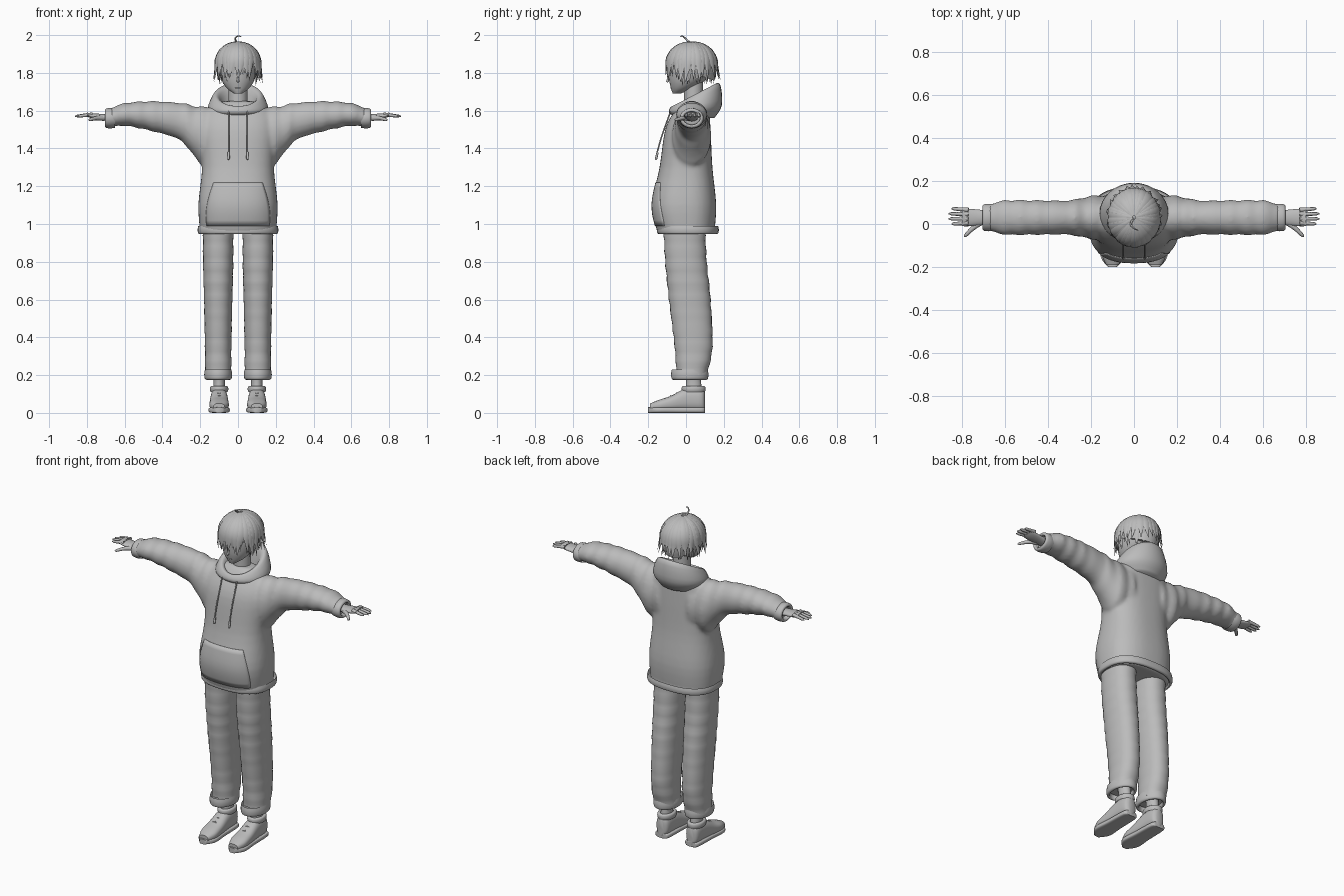
import bpy, bmesh, random
from math import sin, cos, pi, radians
from mathutils import Vector

random.seed(4)
if "Cube" in bpy.data.objects:
    bpy.data.objects.remove(bpy.data.objects["Cube"])

colour = (.5, .5, .5, 1)
grey = bpy.data.materials.new("plain grey")
grey.use_nodes = True
grey.diffuse_color = colour
grey.node_tree.nodes["Principled BSDF"].inputs["Base Color"].default_value = colour
made = []


def spline(keys, steps):
    """Smooth curve through the key tuples."""
    keys = [Vector(k) for k in keys]
    padded = keys[:1] + keys + keys[-1:]
    out = []
    for a, b, c, d in zip(padded, padded[1:], padded[2:], padded[3:]):
        for i in range(steps):
            t = i / steps
            out.append(b + ((c - a) * t + (2 * a - 5 * b + 4 * c - d) * t ** 2 + (3 * (b - c) + d - a) * t ** 3) / 2)
    return out + keys[-1:]


def skin(bm, rings, caps=(True, True)):
    rows = [[bm.verts.new(point) for point in ring] for ring in rings]
    for row, following in zip(rows, rows[1:]):
        for i in range(len(row)):
            bm.faces.new((row[i - 1], row[i], following[i], following[i - 1]))
    for row, cap in zip((rows[0], rows[-1]), caps):
        if cap:
            bm.faces.new(row)


def loft(bm, keys, axis="z", at=0, power=1, sides=32, steps=4, caps=(True, True), side=1, ripple=0):
    """Each key is position along the axis, centre, two radii and an optional tilt."""
    rings = []
    for pos, mid, ru, rv, *tilt in spline(keys, steps):
        fold = 1 + ripple * sin(pos * 75)
        ring = []
        for i in range(sides):
            angle = 2 * pi * i / sides
            c, s = cos(angle), sin(angle)
            u = at + fold * ru * c * max(abs(c), 1e-6) ** (power - 1)
            v = mid + fold * rv * s * max(abs(s), 1e-6) ** (power - 1)
            w = pos + s * sum(tilt)
            x, y, z = {"x": (w, u, v), "y": (u, w, v), "z": (u, v, w)}[axis]
            ring.append((x * side, y, z))
        rings.append(ring)
    skin(bm, rings, caps)


def sweep(bm, points, widths, thickness, normals, sides=6):
    rings = []
    for i, (point, width, normal) in enumerate(zip(points, widths, normals)):
        along = points[min(i + 1, len(points) - 1)] - points[max(i - 1, 0)]
        across = along.cross(normal).normalized()
        up = across.cross(along).normalized() * thickness
        angles = [2 * pi * k / sides for k in range(sides)]
        rings.append([point + width * (across * cos(a) + up * sin(a)) for a in angles])
    skin(bm, rings)


def tube(bm, keys, start, end):
    points = spline(keys, 5)
    last = len(points) - 1
    widths = [start + (end - start) * i / last for i in range(last)] + [end / 3]
    sweep(bm, points, widths, 1, [Vector((.5, 1, 1))] * len(points), 8)


def finish(name, bm, mirror=False):
    bmesh.ops.recalc_face_normals(bm, faces=bm.faces)
    mesh = bpy.data.meshes.new(name)
    bm.to_mesh(mesh)
    bm.free()
    mesh.materials.append(grey)
    ob = bpy.data.objects.new(name, mesh)
    bpy.context.collection.objects.link(ob)
    if mirror:
        ob.modifiers.new("mirror", "MIRROR").use_mirror_merge = False
    made.append(ob)
    return ob


def lofted(name, keys, mirror=False, **options):
    bm = bmesh.new()
    loft(bm, keys, **options)
    return finish(name, bm, mirror)


def tubes(name, paths, mirror=False):
    bm = bmesh.new()
    for keys, start, end in paths:
        tube(bm, keys, start, end)
    return finish(name, bm, mirror)


def band(name, start, end, mid, ru, rv, wall=.015, **options):
    """Double-walled open band, used for hems, cuffs and collars."""
    outer, inner = (mid, ru, rv), (mid, ru - wall, rv - wall)
    middle = (start + end) / 2
    bulge = (mid, ru + wall / 4, rv + wall / 4)
    lofted(name, [(start, *outer), (middle, *bulge), (end, *outer), (end, *inner), (start, *inner)],
           caps=(False, False), **options)


# Hoodie body and sleeves fused into one soft garment
bm = bmesh.new()
loft(bm, [(.95, 0, .2, .15), (1.1, -.01, .21, .17), (1.3, 0, .19, .14), (1.5, .01, .2, .12),
          (1.6, .03, .17, .09), (1.65, .03, .08, .05)], power=.8, sides=48)
for side in (1, -1):
    loft(bm, [(.1, 1.46, .1, .16), (.2, 1.47, .1, .15), (.3, 1.54, .08, .1), (.45, 1.57, .08, .08),
              (.6, 1.58, .08, .06), (.68, 1.56, .06, .05)], axis="x", at=.03, side=side, ripple=.05)
hoodie = finish("hoodie", bm)
fuse = hoodie.modifiers.new("fuse", "REMESH")
fuse.mode, fuse.voxel_size, fuse.use_smooth_shade = "VOXEL", .011, True
hoodie.modifiers.new("soften", "SMOOTH").iterations = 6

# Hem, sleeve cuffs and hood
band("hoodie_hem", .99, .95, .01, .21, .16, power=.8, sides=48)
band("sleeve_cuffs", .65, .7, 1.56, .06, .05, axis="x", at=.03, mirror=True)
lofted("hood", [(1.56, .05, .12, .1, 0), (1.61, .05, .16, .14, .02), (1.68, .05, .13, .13, .06),
                (1.67, .04, .1, .1, .05), (1.59, .04, .07, .07, 0)])

# Front pocket panel wrapped on the hoodie
bm = bmesh.new()
columns, rows = 24, 8
bmesh.ops.create_grid(bm, x_segments=columns, y_segments=rows, size=1)
for v in bm.verts:
    drop = (1 - v.co.y) / 2
    v.co = (v.co.x * (.13 + .04 * sin(2 * drop)), -.4, 1.22 - .23 * drop)
pocket = finish("front_pocket", bm)
wrap = pocket.modifiers.new("wrap", "SHRINKWRAP")
wrap.target, wrap.wrap_method, wrap.offset = hoodie, "PROJECT", .004
wrap.use_project_y = wrap.use_positive_direction = True
wrap.use_negative_direction = False
pocket.modifiers.new("thickness", "SOLIDIFY").thickness = .006

# Drawstrings with thicker ends
tubes("drawstrings", [([(.05, -.08, 1.6), (.05, -.13, 1.46), (.05, -.16, 1.35)], .004, .004),
                      ([(.05, -.15, 1.38), (.05, -.16, 1.34)], .006, .007)], mirror=True)

# Trousers and turn-ups
lofted("trouser_legs", [(.2, .03, .07, .08), (.35, .04, .07, .1), (.6, .02, .075, .11), (.8, 0, .08, .11),
                        (1, -.01, .08, .11)], at=.105, power=.9, ripple=.02, steps=8, mirror=True)
band("trouser_turnups", .23, .18, .02, .07, .095, at=.105, mirror=True)

# Ankles and shoes
lofted("ankles", [(.05, .04, .04, .05), (.16, .04, .03, .04), (.25, .03, .04, .04)], at=.1, mirror=True)
lofted("shoe_uppers", [(-.19, .03, .03, .02), (-.14, .04, .05, .03), (-.08, .05, .05, .04), (0, .07, .045, .06),
                       (.08, .07, .04, .06), (.1, .06, .02, .05)], axis="y", at=.1, power=.8, mirror=True)
sole = .015
lofted("shoe_soles", [(y, sole, width, sole) for y, width in ((-.2, .02), (-.15, .055), (-.05, .05), (.08, .045), (.1, .025))],
       axis="y", at=.1, power=.5, mirror=True)
band("shoe_collars", .11, .14, .04, .045, .06, at=.1, mirror=True)
laces = []
for k in range(3):
    y, z = -.08 + .03 * k, .09 + .015 * k
    laces.append(([(.1 + across, y, z - 15 * across ** 2) for across in (-.03, 0, .03)], .004, .004))
tubes("shoe_laces", laces, mirror=True)

# Hands
lofted("palms", [(.65, 1.56, .03, .02), (.76, 1.57, .04, .015), (.8, 1.58, .04, .01)], axis="x", at=.03, mirror=True)
digits = [([(.71, .01, 1.56), (.75, -.02, 1.56), (.79, -.06, 1.55)], .015, .007)]
for k in range(4):
    y = .02 * k
    tip = .84 + .025 * sin(pi * (k + .5) / 4)
    digits.append(([(.77, y + .005, 1.58), (tip, y + .004 * k, 1.57)], .011, .007))
tubes("fingers", digits, mirror=True)

# Head, neck and face
lofted("neck", [(1.54, .04, .05, .05), (1.76, .04, .05, .05)])
lofted("head", [(1.69, -.05, .02, .02), (1.72, -.02, .06, .06), (1.77, .01, .09, .1), (1.85, .03, .1, .12),
                (1.93, .03, .07, .08)])
tubes("nose", [([(0, -.09, 1.78), (0, -.1, 1.75)], .004, .008)])
tubes("mouth", [([(x, -.08, 1.72) for x in (-.015, 0, .015)], .002, .002)])
tubes("eyelashes", [([(.02, -.09, 1.8), (.045, -.09, 1.81), (.07, -.07, 1.8)], .003, .003)], mirror=True)

# Hair cap
centre, size = Vector((0, .03, 1.84)), Vector((.115, .13, .12))
dome = [(centre.z + size.z * cos(t / 4), centre.y, size.x * sin(t / 4), size.y * sin(t / 4), 0) for t in (.4, 1, 2, 3, 4)]
lofted("hair_cap", dome + [(1.84, .03, .11, .13, -.02), (1.8, .03, .1, .12, -.04)])


# Hair locks fan from the crown and hang to pointed tips
def lock(bm, heading, drop, width, lift, flare, sway):
    points, widths, normals = [], [], []
    steps = 10
    for i in range(steps + 1):
        t = i / steps
        polar = .06 + t * (pi / 2 + drop)
        hang = max(0, polar - pi / 2)
        reach = sin(min(polar, pi / 2)) + flare * hang
        turn = heading + sway * t * t
        outward = Vector((cos(turn) * reach, sin(turn) * reach, -hang if hang else cos(polar)))
        points.append(centre + lift * outward * size)
        widths.append(max(.001, width * min(1, .25 + 2 * t, 2.5 * (1 - t))))
        normals.append(outward)
    sweep(bm, points, widths, .3, normals)


# Element-wise scaling keeps the locks on the skull ellipsoid
def scaled(a, b):
    return Vector(p * q for p, q in zip(a, b))


bm = bmesh.new()
count = 30
for layer in (0, 1):
    for k in range(count):
        heading = 2 * pi * (k + layer / 2) / count + random.uniform(-.04, .04)
        front, back = max(0, -sin(heading)), max(0, sin(heading))
        drop = .8 - .4 * front ** 2 - .1 * back - .2 * layer * (1 - front) + random.uniform(-.1, .1)
        flare = (.35 * layer - .2) * (1 - .7 * front) + .05 * back
        lock(bm, heading, drop, random.uniform(.018, .025), 1 + .045 * layer, flare, random.uniform(-.15, .15))
finish("hair_locks", bm)

# Loose hair curl on the crown
tubes("hair_curl", [([(0, .03, 1.95), (-.015, 0, 1.98), (0, -.02, 1.995), (.02, -.03, 1.99)], .006, .002)])

# Smooth shading with crisp edges kept
bpy.ops.object.select_all(action="DESELECT")
for ob in made:
    ob.select_set(True)
bpy.context.view_layer.objects.active = made[0]
bpy.ops.object.shade_smooth_by_angle(angle=radians(55))
